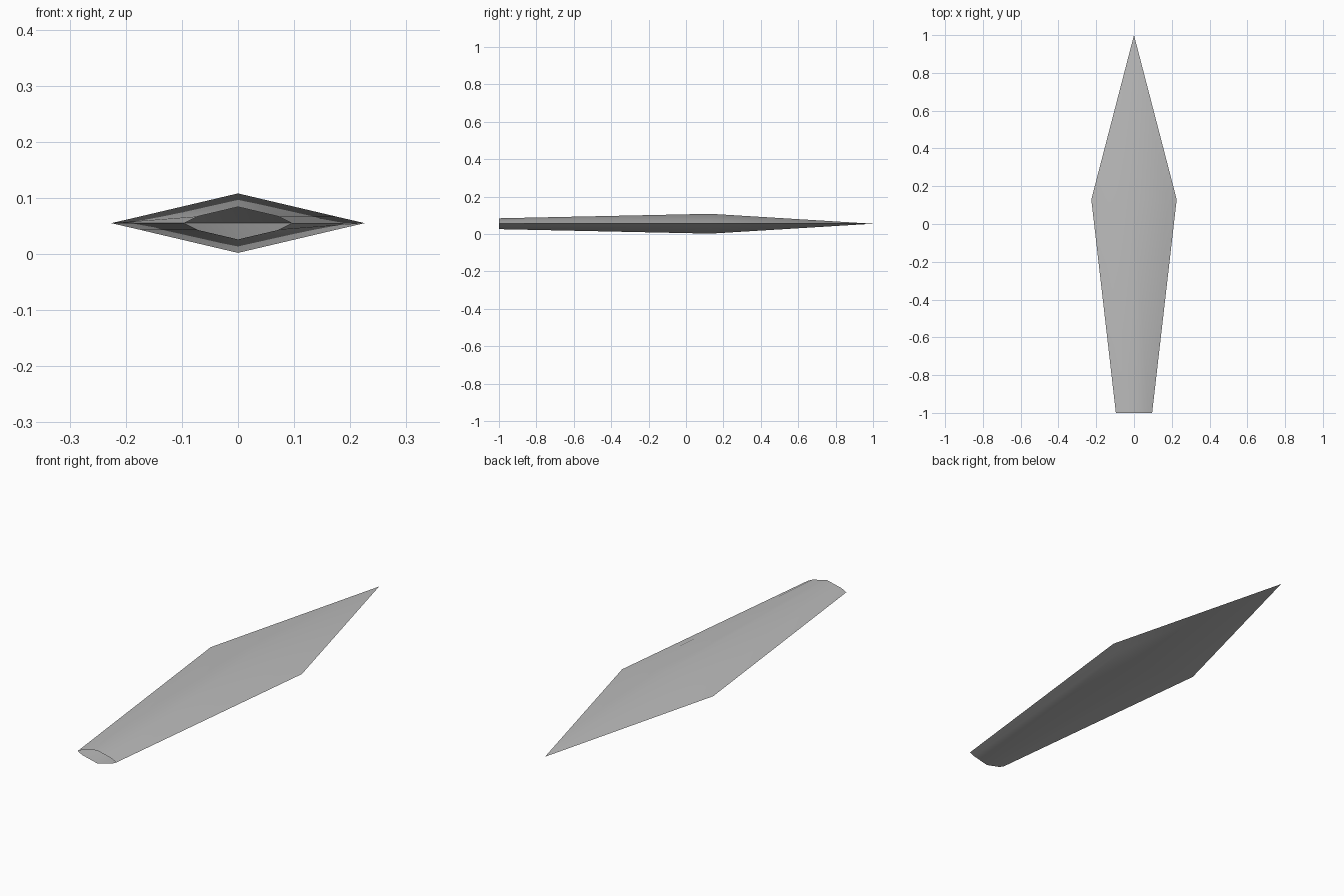
import bpy
import bmesh
from mathutils import Vector

cube = bpy.data.objects.get("Cube")
if cube:
    bpy.data.objects.remove(cube, do_unlink=True)

MID_Z = 0.055

# Steel material
steel = bpy.data.materials.new("grey steel")
steel.use_nodes = True
colour = (0.5, 0.5, 0.5, 1)
steel.diffuse_color = colour
steel.node_tree.nodes["Principled BSDF"].inputs["Base Color"].default_value = colour


def section(y, half_width, shoulder, ridge):
    """Eight-sided lens section with sharp sides and a central ridge."""
    bevel = 0.012
    quarter = [(half_width, 0), (shoulder, bevel), (0, ridge),
               (-shoulder, bevel)]
    points = quarter + [(-x, -z) for x, z in quarter]
    return [Vector((x, y, MID_Z + z)) for x, z in points]


# Hollow blade: open socket, widest section, then the point
bm = bmesh.new()
rings = [[bm.verts.new(p) for p in section(*s)] for s in (
    (-1, 0.096, 0.072, 0.029),
    (0.13, 0.226, 0.174, 0.053))]
tip = bm.verts.new((0, 1, MID_Z))
for i in range(8):
    j = (i + 1) % 8
    bm.faces.new((rings[0][i], rings[0][j], rings[1][j], rings[1][i]))
    bm.faces.new((rings[1][i], rings[1][j], tip))
bmesh.ops.recalc_face_normals(bm, faces=bm.faces)

mesh = bpy.data.meshes.new("blade")
bm.to_mesh(mesh)
bm.free()
mesh.materials.append(steel)
blade = bpy.data.objects.new("blade", mesh)
bpy.context.collection.objects.link(blade)

# Smooth faces with crisp cutting edges
bpy.ops.object.select_all(action="DESELECT")
blade.select_set(True)
bpy.context.view_layer.objects.active = blade
bpy.ops.object.shade_smooth_by_angle(angle=0.7)
